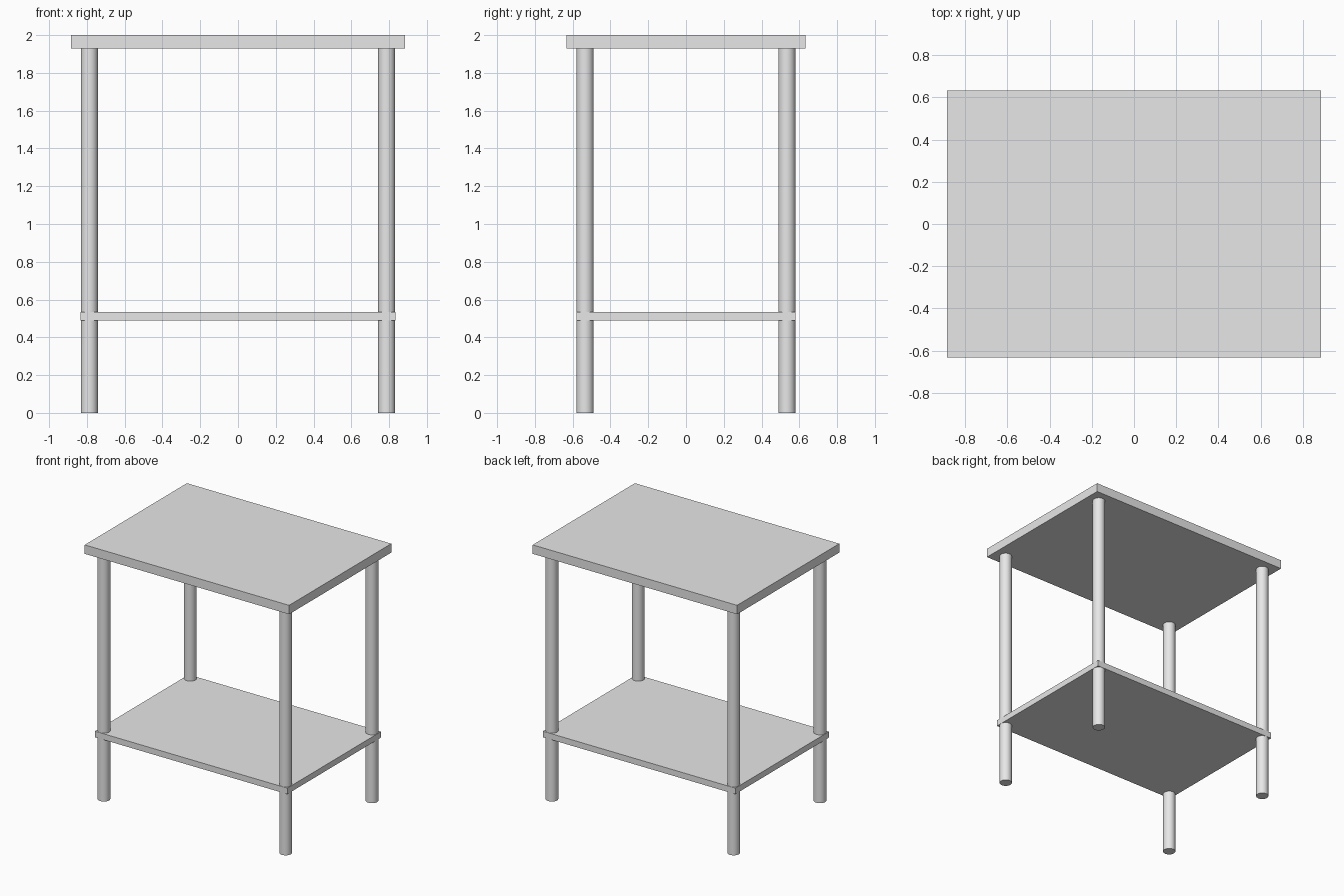
import bpy

if "Cube" in bpy.data.objects:
    bpy.data.objects.remove(bpy.data.objects["Cube"])

grey = bpy.data.materials.new("light grey")
grey.diffuse_color = (0.8, 0.8, 0.8, 1)
grey.use_nodes = True
grey.node_tree.nodes["Principled BSDF"].inputs["Base Color"].default_value = grey.diffuse_color


def board(name, half_x, half_y, z0, z1):
    bpy.ops.mesh.primitive_cube_add(size=1, location=(0, 0, (z0 + z1) / 2))
    ob = bpy.context.object
    ob.name = name
    ob.scale = (2 * half_x, 2 * half_y, z1 - z0)
    bpy.ops.object.transform_apply(location=False, rotation=False, scale=True)
    ob.data.materials.append(grey)


def leg(name, x, y, height):
    bpy.ops.mesh.primitive_cylinder_add(vertices=48, radius=0.045, depth=height,
                                        location=(x, y, height / 2))
    ob = bpy.context.object
    ob.name = name
    ob.data.materials.append(grey)
    bpy.ops.object.shade_smooth_by_angle()


# Table top and lower shelf
board("table_top", 0.885, 0.632, 1.93, 2.0)
board("lower_shelf", 0.833, 0.58, 0.488, 0.535)

# Four round legs running through the shelf corners
for side, sx in (("left", -1), ("right", 1)):
    for end, sy in (("front", -1), ("back", 1)):
        leg(f"{end}_{side}_leg", sx * 0.787, sy * 0.534, 1.93)
